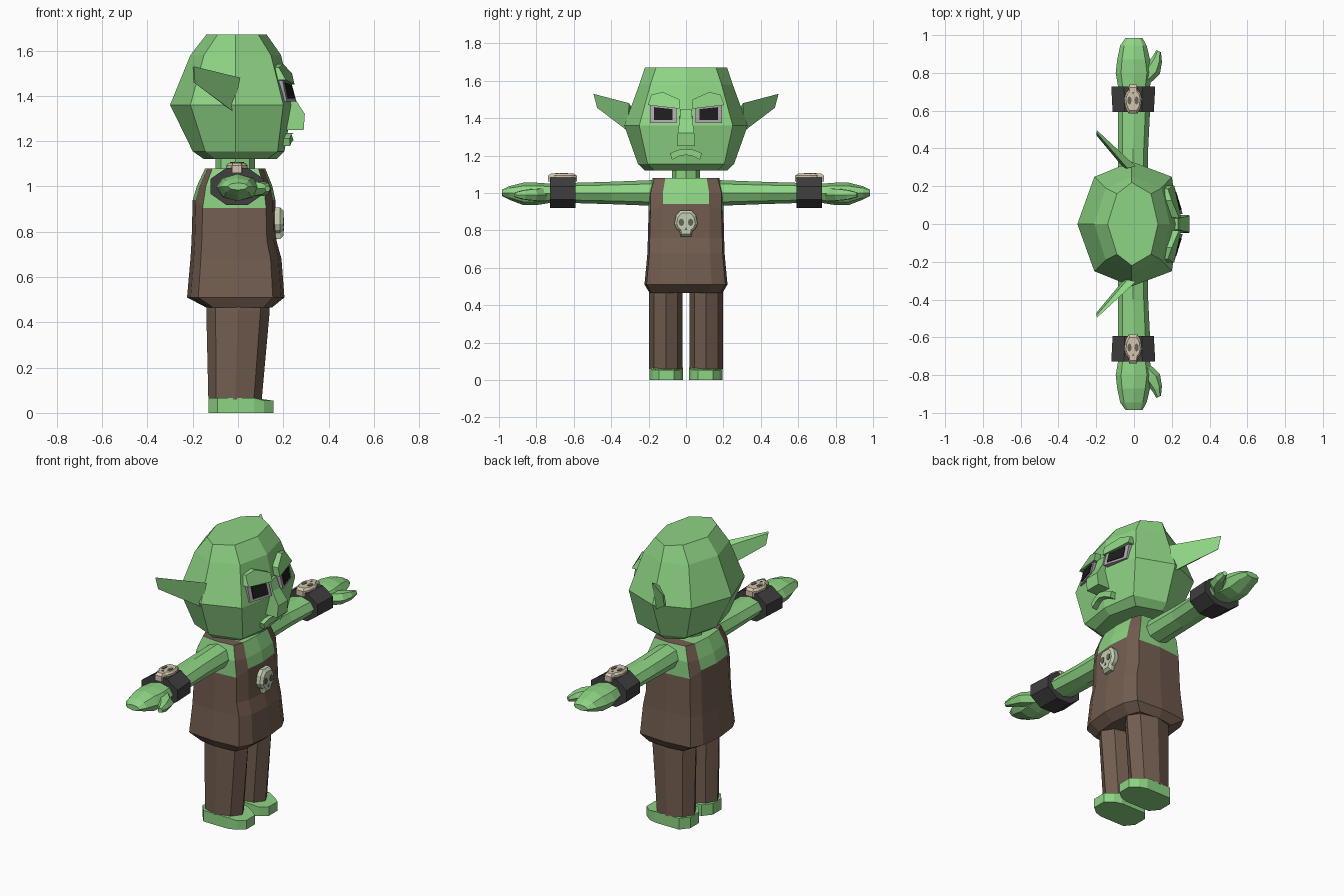
import bpy, bmesh
from math import sin, cos, pi
from mathutils import Vector

if "Cube" in bpy.data.objects:
    bpy.data.objects.remove(bpy.data.objects["Cube"])


def mat(name, r, g, b):
    m = bpy.data.materials.new(name)
    m.diffuse_color = (r, g, b, 1)
    m.use_nodes = True
    m.node_tree.nodes["Principled BSDF"].inputs["Base Color"].default_value = m.diffuse_color
    return m


SKIN = mat("green_skin", .27, .66, .23)
CLOTH = mat("brown_cloth", .17, .11, .08)
BAND = mat("dark_leather", .05, .05, .05)
BONE = mat("bone", .66, .56, .42)
PALE = mat("pale_bone", .55, .62, .44)
FRAME = mat("eye_grey", .42, .39, .42)
BLACK = mat("eye_black", .012, .012, .012)
HOLE = mat("socket", .13, .13, .1)


def loft(name, rings, *mats, pick=None, top=True):
    """Skin a list of equal rings, cap the ends, optionally pick materials per face."""
    bm = bmesh.new()
    vs = [[bm.verts.new(p) for p in r] for r in rings]
    n = len(rings[0])
    for k, (a, b) in enumerate(zip(vs, vs[1:])):
        for i in range(n):
            f = bm.faces.new((a[i], a[(i + 1) % n], b[(i + 1) % n], b[i]))
            f.material_index = pick(k, i) if pick else 0
    bm.faces.new(vs[0])
    if top is True:
        bm.faces.new(vs[-1])
    else:
        for idx, m in top:
            bm.faces.new([vs[-1][i] for i in idx]).material_index = m
    bmesh.ops.recalc_face_normals(bm, faces=bm.faces)
    me = bpy.data.meshes.new(name)
    bm.to_mesh(me)
    bm.free()
    for m in mats:
        me.materials.append(m)
    ob = bpy.data.objects.new(name, me)
    bpy.context.collection.objects.link(ob)
    return ob


def oval(rx, ry, n=8, turn=0):
    return [(rx * cos(2 * pi * i / n + turn), ry * sin(2 * pi * i / n + turn)) for i in range(n)]


def plate(name, pts, push, m):
    """Thicken an outline of 3D points backwards by the push vector."""
    pts = [Vector(p) for p in pts]
    return loft(name, [pts, [p + Vector(push) for p in pts]], m)


def skull(name, at, u, v, n, m, depth):
    """Flat skull badge: u across, v up, n outwards."""
    at, u, v, n = map(Vector, (at, u, v, n))
    half = [(.03, .072), (.053, .045), (.062, 0), (.05, -.028), (.034, -.04), (.028, -.068)]
    out = half + [(-a, b) for a, b in reversed(half)]

    def ring(k, d):
        return [at + u * a * k + v * b * k + n * d for a, b in out]
    loft(name, [ring(1, -.02), ring(1, depth * .5), ring(.8, depth)], m)
    for s in (-1, 1):
        c = at + u * s * .025 + v * .008
        loft(name + "_socket", [[c + u * a + v * b + n * d for a, b in oval(.015, .02)]
                                for d in (0, depth + .003)], HOLE)
    loft(name + "_nose", [[at + u * a + v * b + n * d for a, b in ((-.007, -.032), (.007, -.032), (0, -.018))]
                          for d in (0, depth + .003)], HOLE)


# Head: eight-sided rings (z, back, back diagonal, side, front diagonal, front)
head = []
for z, b, bx, by, s, fx, fy, f in [
        (1.12, .15, .10, .17, .22, .13, .17, .17),
        (1.155, .20, .145, .20, .257, .175, .205, .205),
        (1.36, .30, .21, .25, .33, .20, .25, .24),
        (1.58, .21, .15, .19, .25, .145, .19, .19),
        (1.67, .14, .09, .16, .22, .09, .16, .127)]:
    head.append([(f, 0, z), (fx, fy, z), (-.012, s, z), (-bx, by, z),
                 (-b, 0, z), (-bx, -by, z), (-.012, -s, z), (fx, -fy, z)])
loft("head", head, SKIN)
loft("neck", [[(x - .012, y, z) for x, y in oval(.088, .075)] for z in (1.04, 1.14)], SKIN)

# Nose with wedge profile, wider at the bottom
nose = [(.2, 1.45, .03), (.232, 1.45, .03), (.25, 1.39, .034), (.295, 1.32, .044), (.29, 1.25, .048), (.2, 1.25, .048)]
loft("nose", [[(x, s * w, z) for x, z, w in nose] for s in (-1, 1)], SKIN)

# Mouth ridge
lip = [(0, 1.235), (.045, 1.23), (.085, 1.212), (.075, 1.178), (.035, 1.198), (0, 1.203)]
lip += [(-y, z) for y, z in reversed(lip[1:-1])]
plate("mouth", [(.245 - abs(y) * .2, y, z) for y, z in lip], (-.06, 0, 0), SKIN)

for s, side in ((-1, "right"), (1, "left")):
    # Eyes: grey frame, black pupil
    eye = [Vector(p) for p in ((.195, s * .193, 1.475), (.235, s * .052, 1.46),
                               (.258, s * .052, 1.375), (.215, s * .193, 1.375))]
    plate("eye_frame_" + side, eye, (-.06, 0, 0), FRAME)
    c = sum(eye, Vector()) / 4
    plate("pupil_" + side, [c + (p - c) * .7 + Vector((.005, 0, 0)) for p in eye], (-.02, 0, 0), BLACK)
    # Eyebrows
    brow = [(.18, .185, 1.525), (.2, .125, 1.54), (.238, .035, 1.50),
            (.25, .035, 1.45), (.212, .205, 1.47)]
    plate("brow_" + side, [(x, s * y, z) for x, y, z in brow], (-.06, 0, 0), SKIN)
    # Ears: swept blades
    ear = [(.01, .305, 1.48), (-.195, .495, 1.53), (-.19, .475, 1.455), (-.02, .31, 1.33)]
    ridge = [(-.035, .295, 1.465), (-.2, .485, 1.525), (-.197, .467, 1.46), (-.05, .29, 1.35)]
    loft("ear_" + side, [[(x, s * y, z) for x, y, z in r] for r in (ear, ridge)], SKIN)

# Torso and overalls: twelve-sided rings, straps on the diagonal columns
torso = []
for z, f, b, s, dip in [(.465, .15, .14, .195, 0), (.51, .205, .225, .222, 0), (.68, .192, .21, .206, 0),
                        (.76, .17, .205, .204, 0), (.915, .165, .2, .2, .025),
                        (1.0, .152, .182, .2, 0), (1.08, .12, .145, .178, 0)]:
    h = [(f, 0, z + dip), (.93 * f, .62 * s, z + dip), (.75 * f, .95 * s, z - dip * .4), (-.012, s, z - dip * .4),
         (-.78 * b, .93 * s, z - dip * .4), (-.93 * b, .62 * s, z + dip), (-b, 0, z + dip)]
    torso.append(h + [(x, -y, zz) for x, y, zz in reversed(h[1:-1])])
loft("overalls_and_chest", torso, CLOTH, SKIN,
     pick=lambda k, i: int(k > 3 and i not in (1, 4, 7, 10)),
     top=[((1, 2, 4, 5), 0), ((2, 3, 4), 0), ((7, 8, 10, 11), 0), ((8, 9, 10), 0),
          ((0, 1, 5, 6, 7, 11), 1)])
skull("chest_skull", (.172, 0, .835), (0, 1, 0), (0, 0, 1), (1, 0, 0), PALE, .028)

for s, side in ((-1, "right"), (1, "left")):
    # Legs and feet
    loft("trouser_leg_" + side, [[(x + cx, s * .108 + y, z) for x, y in oval(rx, ry)]
                                 for z, cx, rx, ry in ((.06, -.013, .118, .09), (.45, 0, .14, .09), (.52, 0, .14, .085))],
         CLOTH)
    sole = [(-.13, .04), (-.09, .09), (.07, .09), (.115, .075), (.157, .04)]
    sole += [(x, -y) for x, y in reversed(sole)]
    loft("foot_" + side, [[(x, s * .105 + y, z - (.012 if x > .1 and z else 0)) for x, y in sole]
                          for z in (0, .066)], SKIN)

    # Arm and hand as one tapering sleeve (y, centre x, centre z, radius x, radius z)
    arm = [(.14, -.005, 1.0, .08, .07), (.4, -.005, 1.0, .08, .06), (.6, 0, 1.0, .085, .054),
           (.73, 0, .998, .085, .052), (.80, 0, .995, .097, .06), (.87, -.002, .995, .087, .06),
           (.945, -.003, 1.0, .07, .036), (.985, 0, 1.0, .045, .016)]
    loft("arm_" + side, [[(cx + x, s * y, cz + z) for x, z in oval(rx, rz)] for y, cx, cz, rx, rz in arm], SKIN)
    thumb = [(.04, .76, .04, .04), (.095, .815, .042, .036), (.122, .87, .026, .028), (.131, .915, .012, .014)]
    loft("thumb_" + side, [[(cx + x, s * (y - x * .5), .99 + z) for x, z in oval(rx, rz, 6)]
                           for cx, y, rx, rz in thumb], SKIN)

    # Wristband with skull badge
    loft("wristband_" + side, [[(x - .004, s * y, 1.0 + z) for x, z in oval(rx, .088, 8, pi / 8)]
                               for y, rx in ((.592, .118), (.728, .126))], BAND)
    skull("wrist_skull_" + side, (-.005, s * .663, 1.08), (.76, 0, 0), (0, -s * 1.1, 0), (0, 0, 1), BONE, .024)
